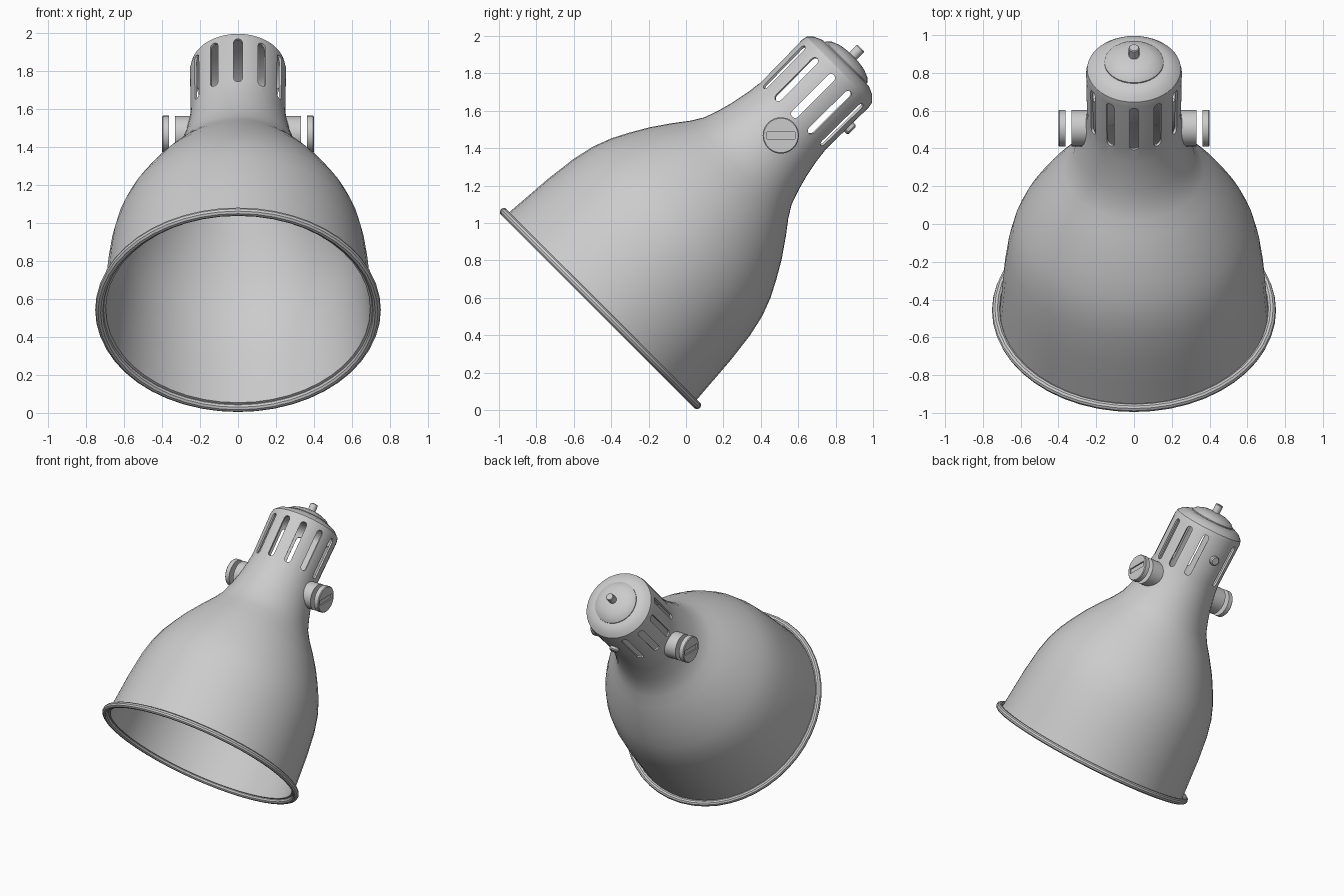
import bpy, bmesh
from math import radians, cos, sin, pi
from mathutils import Matrix, Vector

if "Cube" in bpy.data.objects:
    bpy.data.objects.remove(bpy.data.objects["Cube"])

# Lamp axis: local z runs from the open rim to the cap, tilted back 45 degrees
TILT = Matrix.Translation((0, -0.475, 0.525)) @ Matrix.Rotation(radians(-45), 4, 'X')


def finish(name, bm, matrix=TILT, smooth=True):
    bmesh.ops.recalc_face_normals(bm, faces=bm.faces)
    me = bpy.data.meshes.new(name)
    bm.to_mesh(me)
    bm.free()
    ob = bpy.data.objects.new(name, me)
    bpy.context.collection.objects.link(ob)
    ob.matrix_world = matrix
    if smooth:
        shade(ob)
    return ob


def activate(ob):
    bpy.ops.object.select_all(action='DESELECT')
    ob.select_set(True)
    bpy.context.view_layer.objects.active = ob


def shade(ob):
    activate(ob)
    bpy.ops.object.shade_smooth_by_angle(angle=radians(30))


def lathe(name, profile, steps=48, closed=False, matrix=TILT, smooth=True):
    """Revolve (radius, height) points around local z."""
    bm = bmesh.new()
    vs = [bm.verts.new((r, 0, h)) for r, h in profile]
    edges = [bm.edges.new(p) for p in zip(vs, vs[1:])]
    if closed:
        edges.append(bm.edges.new((vs[-1], vs[0])))
    bmesh.ops.spin(bm, geom=vs + edges, cent=(0, 0, 0), axis=(0, 0, 1),
                   angle=2 * pi, steps=steps)
    bmesh.ops.remove_doubles(bm, verts=bm.verts, dist=1e-4)
    return finish(name, bm, matrix, smooth)


def cut(ob, cutter):
    mod = ob.modifiers.new("cut", 'BOOLEAN')
    mod.operation, mod.solver, mod.object = 'DIFFERENCE', 'EXACT', cutter
    activate(ob)
    bpy.ops.object.modifier_apply(modifier=mod.name)
    bpy.data.objects.remove(cutter)
    shade(ob)


# Shade: bell, neck and cap as one thin hollow shell
outer = [(0.71, 0.03), (0.70, 0.16), (0.688, 0.32), (0.667, 0.49), (0.64, 0.61),
         (0.602, 0.71), (0.555, 0.80), (0.50, 0.895), (0.427, 1.0), (0.37, 1.075),
         (0.33, 1.14), (0.302, 1.22), (0.28, 1.30), (0.26, 1.40), (0.25, 1.48),
         (0.254, 1.80), (0.248, 1.832), (0.22, 1.86), (0.175, 1.88), (0, 1.885)]
inner = [(max(r - 0.014, 0), h - (0.012 if h > 1.81 else 0)) for r, h in outer]
shell = lathe("lamp_shade", outer + inner[::-1], closed=True)

# Vent slots: eleven rounded slots, the back position left solid
bm = bmesh.new()
w, lo, hi = 0.0225, 1.475, 1.79
outline = [(w * cos(a), hi - w + w * sin(a)) for a in (pi * i / 6 for i in range(7))]
outline += [(-x, lo + hi - h) for x, h in outline]
for k in range(12):
    if k == 3:
        continue
    rot = Matrix.Rotation(k * pi / 6, 3, 'Z')
    near, far = ([bm.verts.new(rot @ Vector((d, x, h))) for x, h in outline]
                 for d in (0.19, 0.31))
    bm.faces.new(near)
    bm.faces.new(far[::-1])
    n = len(outline)
    for i in range(n):
        j = (i + 1) % n
        bm.faces.new((near[i], far[i], far[j], near[j]))
cut(shell, finish("slot_cutter", bm, smooth=False))

# Rolled rim
lathe("rolled_rim", [(0.73 + 0.022 * cos(a), 0.025 + 0.022 * sin(a))
                     for a in (2 * pi * i / 10 for i in range(10))], closed=True)

# Cap dome and cable stub
lathe("cap_dome", [(0, 1.875), (0.157, 1.875), (0.157, 1.887), (0.135, 1.908),
                   (0.09, 1.926), (0.045, 1.933), (0, 1.935)], 32)
lathe("cable_stub", [(0, 1.92), (0.028, 1.92), (0.028, 1.988), (0.024, 1.993),
                     (0, 1.993)], 16)

# Small screw on the back of the neck
lathe("back_screw", [(0, 0.235), (0.034, 0.235), (0.034, 0.27), (0.027, 0.278),
                     (0, 0.278)], 12,
      matrix=TILT @ Matrix.Translation((0, 0, 1.65)) @ Matrix.Rotation(radians(-90), 4, 'X'))

# Pivot bosses and slotted pivot discs on both sides
for side, label in ((1, "right"), (-1, "left")):
    place = Matrix.Translation((0, 0.507, 1.468)) @ Matrix.Rotation(side * pi / 2, 4, 'Y')
    lathe("pivot_boss_" + label, [(0, 0.235), (0.096, 0.235), (0.096, 0.331),
                                  (0, 0.331)], 32, matrix=place)
    disc = lathe("pivot_disc_" + label, [(0, 0.363), (0.097, 0.363), (0.097, 0.395),
                                         (0.092, 0.40), (0, 0.40)], 32, matrix=place)
    bm = bmesh.new()
    bmesh.ops.create_cube(bm, size=1, matrix=Matrix.Translation((0, 0, 0.405))
                          @ Matrix.Diagonal((0.038, 0.15, 0.03, 1)))
    cut(disc, finish("groove_cutter", bm, place, smooth=False))
